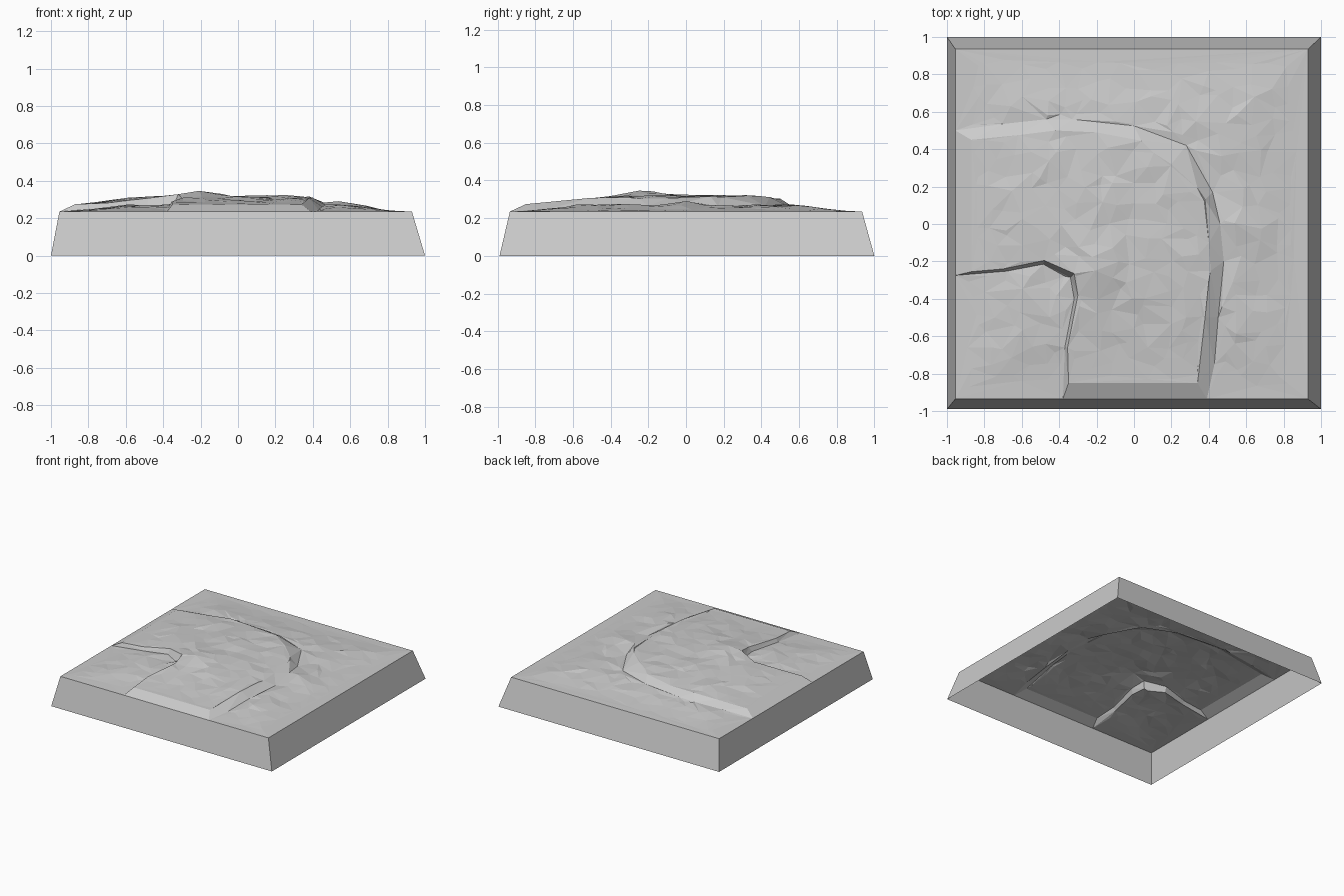
import bpy
import bmesh
import random
from math import exp
from mathutils import Vector
from mathutils.geometry import delaunay_2d_cdt

random.seed(4)
cube = bpy.data.objects.get("Cube")
if cube:
    bpy.data.objects.remove(cube, do_unlink=True)

# One stone colour
stone = bpy.data.materials.new("stone grey")
stone.use_nodes = True
GREY = (0.6, 0.6, 0.6, 1)
stone.diffuse_color = GREY
stone.node_tree.nodes["Principled BSDF"].inputs["Base Color"].default_value = GREY

LEFT, RIGHT, FRONT, BACK, RIM = -0.955, 0.93, -0.935, 0.935, 0.235

# Cliff lines: top and foot of the outer cliff, then of the inner cliff
outer_top = [(-0.87, 0.45), (-0.62, 0.475), (-0.42, 0.5), (-0.2, 0.49), (0.04, 0.445),
             (0.2, 0.32), (0.34, 0.19), (0.38, 0.13), (0.4, -0.1), (0.41, -0.25),
             (0.38, -0.5), (0.34, -0.85)]
outer_foot = [(LEFT, 0.5), (-0.7, 0.535), (-0.47, 0.56), (-0.33, 0.56), (0, 0.525),
              (0.28, 0.42), (0.42, 0.17), (0.46, 0), (0.48, -0.2), (0.45, -0.5),
              (0.43, -0.75), (0.39, FRONT)]
inner_top = [(-0.35, -0.85), (-0.355, -0.66), (-0.3, -0.38), (-0.32, -0.265),
             (-0.48, -0.195), (-0.7, -0.24), (-0.87, -0.255)]
inner_foot = [(-0.38, FRONT), (-0.37, -0.66), (-0.32, -0.4), (-0.34, -0.285),
              (-0.485, -0.215), (-0.68, -0.252), (LEFT, -0.275)]
plateau = outer_top + inner_top
footprint = outer_foot + inner_foot


def inside(x, y, loop):
    hit = False
    for (ax, ay), (bx, by) in zip(loop, loop[1:] + loop[:1]):
        if (ay > y) != (by > y) and x < ax + (y - ay) * (bx - ax) / (by - ay):
            hit = not hit
    return hit


def smooth(t):
    t = max(0, min(1, t))
    return t * t * (3 - 2 * t)


def bump(x, y, cx, cy, radius):
    return exp(-((x - cx) ** 2 + (y - cy) ** 2) / radius ** 2)


def height(x, y, high):
    d = max(0, min(x - LEFT, RIGHT - x, y - FRONT, BACK - y))
    rough = random.uniform(-1, 1) * smooth(d / 0.45)
    if high:
        z = RIM + 0.04 * min(1, d / 0.085) + 0.042 * smooth((d - 0.085) / 0.6)
        z += 0.026 * bump(x, y, -0.2, -0.22, 0.13) + 0.012 * bump(x, y, -0.6, 0.1, 0.2)
        return z + 0.007 * rough
    z = RIM + 0.034 * smooth(d / 0.45) + 0.02 * bump(x, y, 0.57, 0, 0.13)
    return z + 0.008 * rough


def make_object(name, bm):
    mesh = bpy.data.meshes.new(name)
    bm.to_mesh(mesh)
    bm.free()
    mesh.materials.append(stone)
    obj = bpy.data.objects.new(name, mesh)
    bpy.context.collection.objects.link(obj)
    return obj


# Terrain surface: scattered points triangulated around the cliff lines
points, high, edges = [], [], []


def add_line(line, is_high, closed=False):
    start = len(points)
    points.extend(Vector(p) for p in line)
    high.extend([is_high] * len(line))
    edges.extend((i, i + 1) for i in range(start, len(points) - 1))
    if closed:
        edges.append((len(points) - 1, start))


add_line(plateau, True, closed=True)
add_line(outer_foot, False)
add_line(inner_foot, False)
for corner in ((LEFT, FRONT), (RIGHT, FRONT), (RIGHT, BACK), (LEFT, BACK)):
    points.append(Vector(corner))
    high.append(False)

STEPS = 20
for i in range(1, STEPS):
    for j in range(1, STEPS):
        x = LEFT + (RIGHT - LEFT) * (i + random.uniform(-0.38, 0.38)) / STEPS
        y = FRONT + (BACK - FRONT) * (j + random.uniform(-0.38, 0.38)) / STEPS
        on_top = inside(x, y, plateau)
        if on_top or not inside(x, y, footprint):
            points.append(Vector((x, y)))
            high.append(on_top)

verts, _, faces, origin, _, _ = delaunay_2d_cdt(points, edges, [], 0, 1e-5)
bm = bmesh.new()
ground = [bm.verts.new((v.x, v.y, height(v.x, v.y, any(high[k] for k in src))))
          for v, src in zip(verts, origin)]
for f in faces:
    bm.faces.new([ground[k] for k in f])
bmesh.ops.recalc_face_normals(bm, faces=bm.faces)
if sum(f.normal.z for f in bm.faces) < 0:
    bmesh.ops.reverse_faces(bm, faces=bm.faces)
make_object("terrain_surface", bm)

# Sloping skirt, open underneath
bm = bmesh.new()
top = [bm.verts.new((x, y, RIM)) for x, y in
       ((LEFT, FRONT), (RIGHT, FRONT), (RIGHT, BACK), (LEFT, BACK))]
base = [bm.verts.new((x, y, 0)) for x, y in ((-1, -0.99), (1, -0.99), (1, 1), (-1, 1))]
for a in range(4):
    b = (a + 1) % 4
    bm.faces.new((base[a], base[b], top[b], top[a]))
make_object("tile_skirt", bm)
